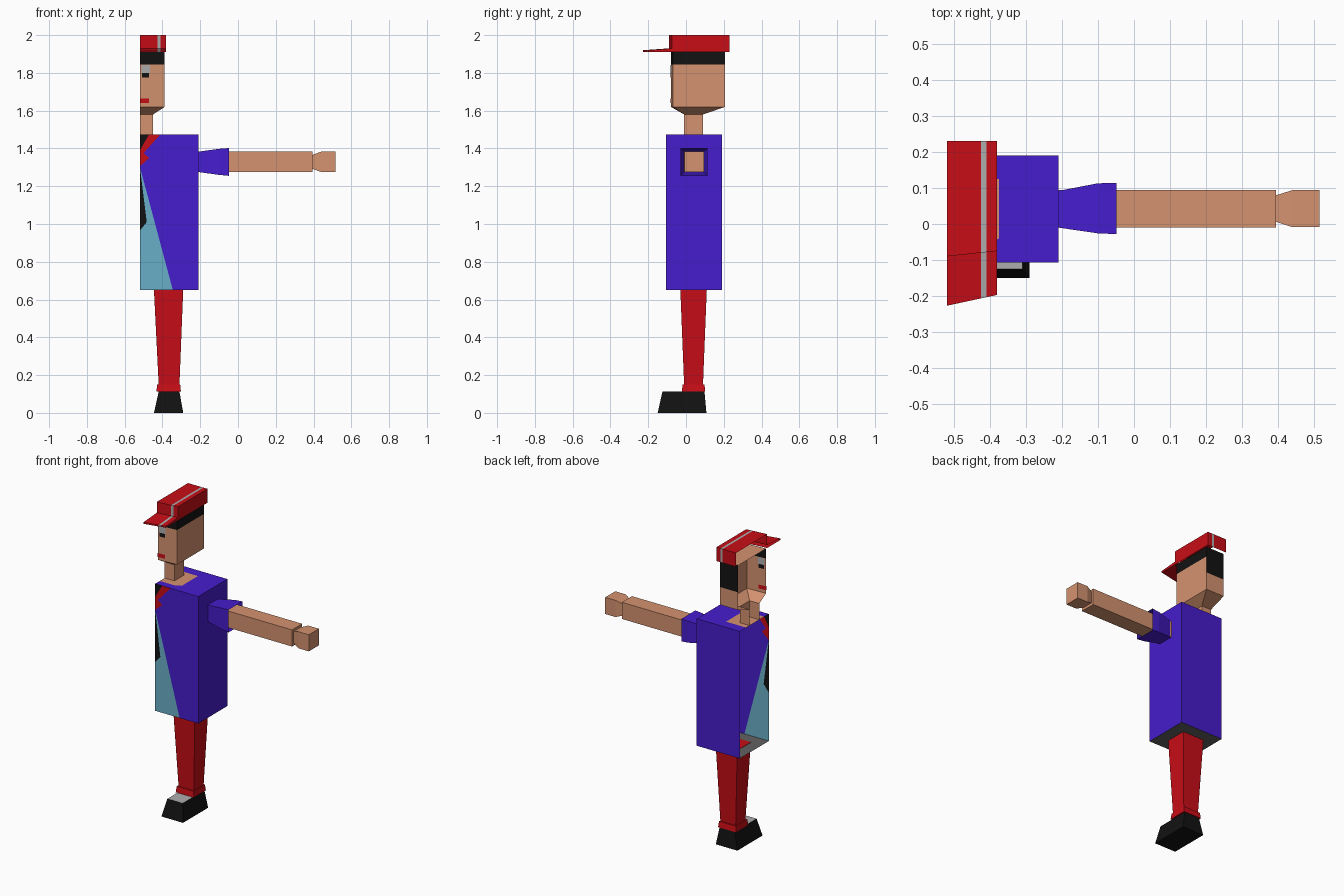
import bpy, bmesh

if "Cube" in bpy.data.objects:
    bpy.data.objects.remove(bpy.data.objects["Cube"])

CUT = -0.52      # open side of the half figure
COLOURS = {
    "skin": (0.66, 0.29, 0.16), "purple": (0.061, 0.012, 0.61),
    "red": (0.577, 0.004, 0.008), "cyan": (0.141, 0.429, 0.578),
    "black": (0.006, 0.006, 0.006), "grey": (0.42, 0.42, 0.42),
    "dark": (0.12, 0.12, 0.12),
}
MATS = {}
for key, rgb in COLOURS.items():
    MATS[key] = bpy.data.materials.new(key)
    MATS[key].diffuse_color = (*rgb, 1)


def make(name, faces, recalc=True):
    """faces: list of (colour, [points]); shared corners are welded."""
    bm = bmesh.new()
    used = []
    for colour, pts in faces:
        if colour not in used:
            used.append(colour)
        f = bm.faces.new([bm.verts.new(p) for p in pts])
        f.material_index = used.index(colour)
    bmesh.ops.remove_doubles(bm, verts=bm.verts[:], dist=1e-5)
    if recalc:
        bmesh.ops.recalc_face_normals(bm, faces=bm.faces[:])
    me = bpy.data.meshes.new(name)
    bm.to_mesh(me)
    bm.free()
    for c in used:
        me.materials.append(MATS[c])
    ob = bpy.data.objects.new(name, me)
    bpy.context.collection.objects.link(ob)
    return ob


def loft(rings, colour, closed=True):
    """Quads between rings; colour may be a function of (segment, side)."""
    pick = colour if callable(colour) else (lambda s, k: colour)
    out = []
    n = len(rings[0])
    for s, (a, b) in enumerate(zip(rings, rings[1:])):
        for k in range(n if closed else n - 1):
            j = (k + 1) % n
            out.append((pick(s, k), [a[k], a[j], b[j], b[k]]))
    return out


def ring_z(z, x0, x1, y0, y1):
    return [(x0, y0, z), (x1, y0, z), (x1, y1, z), (x0, y1, z)]


def ring_x(x, y0, y1, z0, z1):
    return [(x, y0, z0), (x, y1, z0), (x, y1, z1), (x, y0, z1)]


# Torso: box open on the cut side, with coloured jacket front
X1, Y0, Y1, Z0, Z1 = -0.21, -0.107, 0.19, 0.65, 1.475
front = [
    ("purple", [(X1, Z0), (X1, Z1), (-0.41, Z1), (-0.50, 1.375), (-0.47, 1.35),
                (CUT, 1.305), (-0.345, Z0)]),
    ("black", [(CUT, Z1), (-0.47, Z1), (CUT, 1.39)]),
    ("red", [(-0.47, Z1), (-0.41, Z1), (-0.50, 1.375), (-0.47, 1.35),
             (CUT, 1.305), (CUT, 1.39)]),
    ("black", [(CUT, 1.305), (-0.483, 1.01), (CUT, 0.965)]),
    ("cyan", [(CUT, 1.305), (-0.345, Z0), (CUT, Z0), (CUT, 0.965), (-0.483, 1.01)]),
]
top = [
    ("purple", [(CUT, Y0), (X1, Y0), (X1, Y1), (CUT, Y1), (CUT, 0.125),
                (-0.375, 0.125), (-0.375, -0.04), (-0.41, -0.06), (CUT, -0.06)]),
    ("skin", [(CUT, -0.06), (-0.41, -0.06), (-0.375, -0.04), (-0.375, 0.125), (CUT, 0.125)]),
]
faces = [(c, [(x, Y0, z) for x, z in p]) for c, p in front]
faces += [(c, [(x, y, Z1) for x, y in p]) for c, p in top]
faces += [
    ("purple", ring_x(X1, Y0, Y1, Z0, Z1)),
    ("purple", [(CUT, Y1, Z0), (X1, Y1, Z0), (X1, Y1, Z1), (CUT, Y1, Z1)]),
    ("dark", ring_z(Z0, CUT, X1, Y0, Y1)),
]
make("torso", faces)

# Neck and head: one open loft, black hair band and lower hair at the back
def head_ring(z, x1, yc, yf, yb):
    return [(CUT, yc, z), (x1, yf, z), (x1, yb, z), (CUT, yb, z)]

head = [head_ring(1.475, -0.45, -0.01, -0.01, 0.09),
        head_ring(1.58, -0.45, -0.01, -0.01, 0.09)]
head += [head_ring(z, -0.388, -0.08, -0.07, 0.207) for z in (1.62, 1.735, 1.845, 1.91)]

def head_colour(seg, side):
    return "black" if seg == 4 or (seg == 3 and side == 2) else "skin"

make("head", loft(head, head_colour, closed=False) + [("skin", head[-1])])

# Eye and mouth: thin patches on both sides of the open face shell
for name, colour, x0, x1, z0, z1 in (
        ("eye_white", "grey", -0.51, -0.465, 1.80, 1.843),
        ("eye_pupil", "black", -0.507, -0.47, 1.775, 1.80),
        ("mouth", "red", CUT, -0.47, 1.64, 1.665)):
    patch = []
    for off in (-0.002, 0.002):
        y = lambda x: -0.08 + 0.01 * (x - CUT) / 0.132 + off
        patch.append((colour, [(x0, y(x0), z0), (x1, y(x1), z0),
                               (x1, y(x1), z1), (x0, y(x0), z1)]))
    make(name, patch)

# Cap with brim: side profile swept across x, the middle strip is the stripe
def cap_ring(x):
    t = (x - CUT) / 0.14
    yf, tip = -0.09 + 0.015 * t, -0.227 + 0.03 * t
    return [(x, 0.23, 1.91), (x, 0.23, 2.0), (x, yf, 2.0), (x, yf, 1.93),
            (x, tip, 1.92), (x, tip, 1.91), (x, yf, 1.91)]

rings = [cap_ring(x) for x in (CUT, -0.425, -0.41, -0.38)]
make("cap", loft(rings, lambda s, k: "grey" if s == 1 and k < 5 else "red", closed=False)
     + [("red", rings[-1])])

# Sleeve: flared tube, open at the end
make("sleeve", loft([ring_x(-0.21, -0.01, 0.092, 1.275, 1.383),
                     ring_x(-0.10, -0.026, 0.113, 1.26, 1.398),
                     ring_x(-0.048, -0.028, 0.114, 1.255, 1.402)], "purple"))

# Arm and hand
arm = [ring_x(x, -0.01, 0.094, 1.275, 1.383) for x in (-0.21, 0.395)]
make("arm", loft(arm, "skin") + [("skin", arm[-1])])
hand = [ring_x(0.395, 0.006, 0.08, 1.292, 1.366),
        ring_x(0.44, -0.009, 0.094, 1.275, 1.383),
        ring_x(0.515, -0.009, 0.094, 1.275, 1.383)]
make("hand", loft(hand, "skin") + [("skin", hand[0]), ("skin", hand[-1])])

# Trouser leg, cuff and shoe
def block(name, colour, low, high, top_colour=None):
    make(name, loft([low, high], colour) + [(colour, low), (top_colour or colour, high)])

block("trouser_leg", "red", ring_z(0.15, -0.42, -0.31, -0.01, 0.09),
      ring_z(0.652, -0.445, -0.29, -0.03, 0.11))
block("trouser_cuff", "red", ring_z(0.112, -0.432, -0.302, -0.022, 0.102),
      ring_z(0.15, -0.428, -0.306, -0.018, 0.098))
block("shoe", "black", ring_z(0, -0.445, -0.29, -0.15, 0.108),
      ring_z(0.112, -0.42, -0.31, -0.125, 0.098), "grey")

for m in bpy.data.materials:
    if m.users and not m.is_grease_pencil:
        m.use_nodes = True
        m.node_tree.nodes["Principled BSDF"].inputs["Base Color"].default_value = m.diffuse_color
